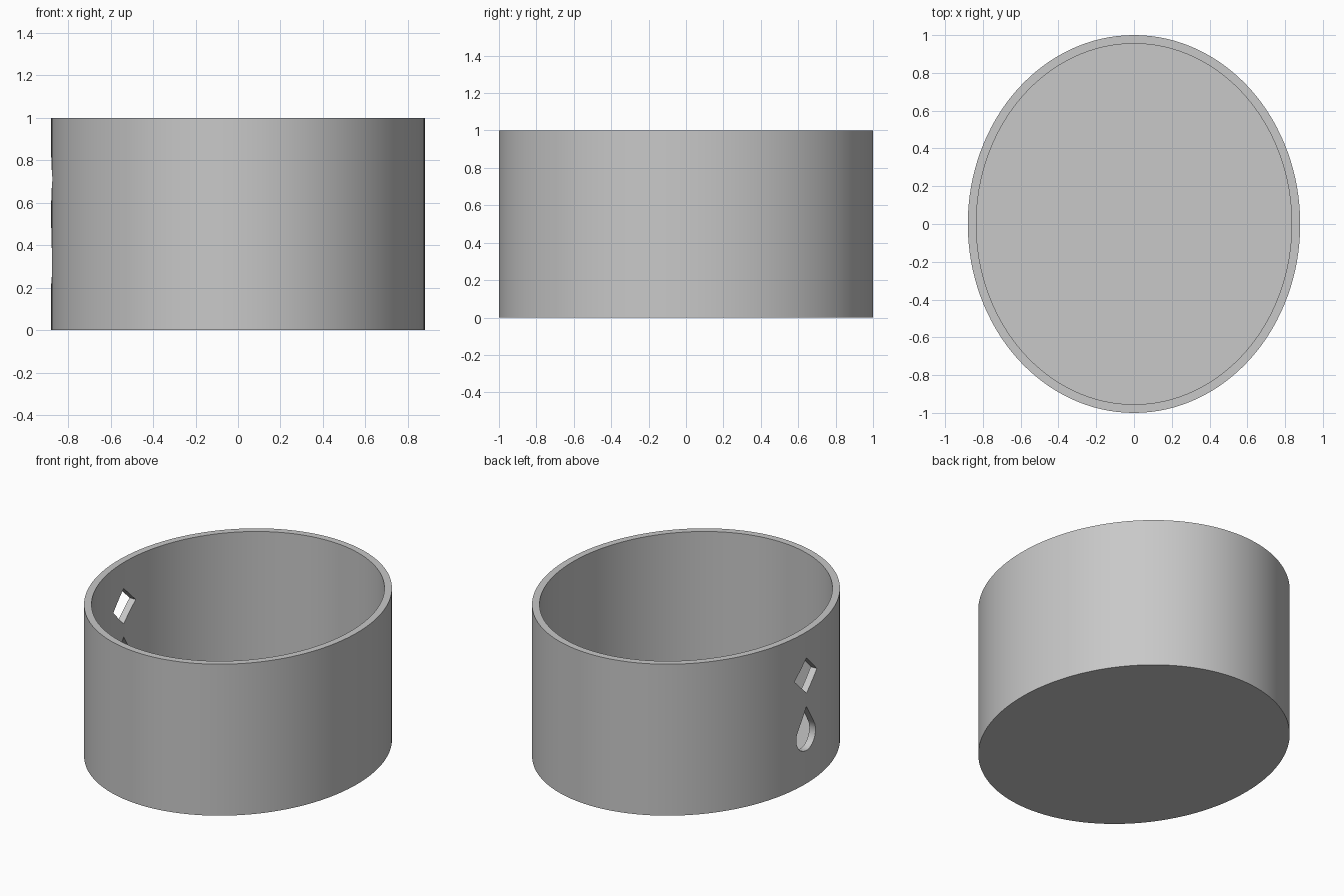
import bpy
import bmesh
import math

cube = bpy.data.objects.get("Cube")
if cube:
    bpy.data.objects.remove(cube, do_unlink=True)

HALF_X, HALF_Y, HEIGHT = 0.88, 1.0, 1.0
WALL, FLOOR = 0.045, 0.05
SIDES = 128

grey = bpy.data.materials.new("plain grey")
grey.use_nodes = True
colour = (0.58, 0.58, 0.58, 1)
grey.diffuse_color = colour
grey.node_tree.nodes["Principled BSDF"].inputs["Base Color"].default_value = colour


def make_object(name, bm):
    bmesh.ops.recalc_face_normals(bm, faces=bm.faces)
    mesh = bpy.data.meshes.new(name)
    bm.to_mesh(mesh)
    bm.free()
    obj = bpy.data.objects.new(name, mesh)
    bpy.context.collection.objects.link(obj)
    mesh.materials.append(grey)
    return obj


def loft(name, rings):
    """Bridge matching rings of points and cap both ends."""
    bm = bmesh.new()
    loops = [[bm.verts.new(p) for p in ring] for ring in rings]
    n = len(loops[0])
    for a, b in zip(loops, loops[1:]):
        for i in range(n):
            j = (i + 1) % n
            bm.faces.new((a[i], a[j], b[j], b[i]))
    bm.faces.new(loops[0])
    bm.faces.new(loops[-1])
    return make_object(name, bm)


def oval(inset, z):
    angles = [math.tau * i / SIDES for i in range(SIDES)]
    return [((HALF_X - inset) * math.cos(a), (HALF_Y - inset) * math.sin(a), z)
            for a in angles]


def cutter(name, outline):
    """Prism through the wall on the -x side."""
    obj = loft(name, [[(x, y, z) for y, z in outline] for x in (-1.1, -0.6)])
    obj.hide_render = True
    return obj


# Oval cup: outer wall, rim, inner wall and floor
cup = loft("oval_cup", [oval(0, 0), oval(0, HEIGHT),
                        oval(WALL, HEIGHT), oval(WALL, FLOOR)])

# Diamond hole
d, dz = 0.117, 0.712
diamond = [(0, dz + d), (d, dz), (0, dz - d), (-d, dz)]

# Teardrop hole: round bottom with straight sides meeting at the tip
r, cz, tip = 0.1, 0.318, 0.508
start = math.pi / 2 + math.acos(r / (tip - cz))
sweep = math.tau - 2 * (start - math.pi / 2)
steps = 32
teardrop = [(0, tip)]
for k in range(steps + 1):
    a = start + sweep * k / steps
    teardrop.append((r * math.cos(a), cz + r * math.sin(a)))

# Cut both holes
bpy.context.view_layer.objects.active = cup
for name, outline in (("diamond_cutter", diamond), ("teardrop_cutter", teardrop)):
    tool = cutter(name, outline)
    mod = cup.modifiers.new(name, 'BOOLEAN')
    mod.operation = 'DIFFERENCE'
    mod.solver = 'EXACT'
    mod.object = tool
    bpy.ops.object.modifier_apply(modifier=mod.name)
    bpy.data.objects.remove(tool, do_unlink=True)

# Smooth walls with crisp rims
bpy.ops.object.select_all(action='DESELECT')
cup.select_set(True)
bpy.ops.object.shade_smooth_by_angle(angle=math.radians(30))
